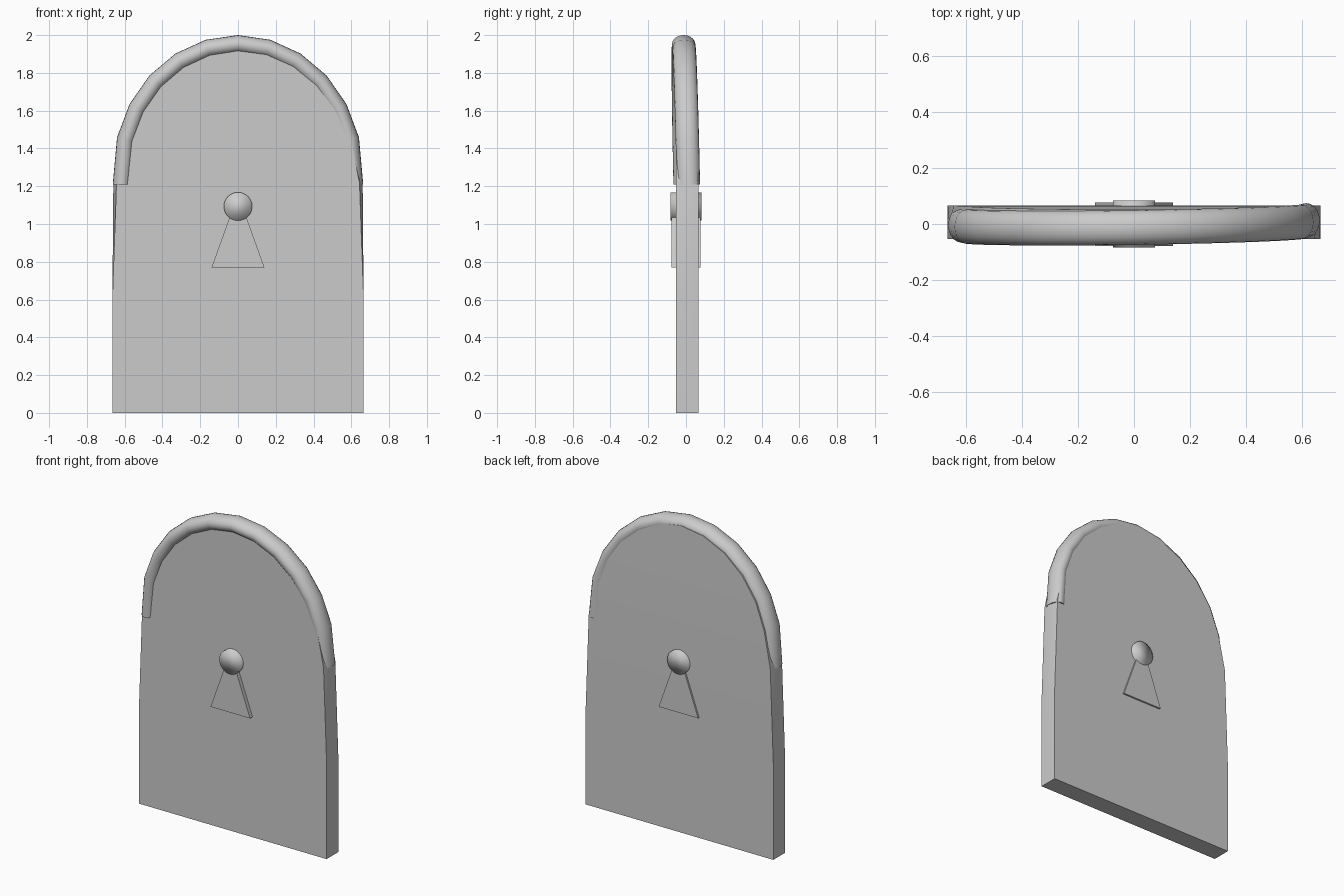
import bpy, bmesh
from math import sin, cos, pi, radians
from mathutils import Vector

cube = bpy.data.objects.get("Cube")
if cube:
    bpy.data.objects.remove(cube, do_unlink=True)

stone = bpy.data.materials.new("plain grey")
stone.use_nodes = True
GREY = (0.6, 0.6, 0.6, 1)
stone.diffuse_color = GREY
stone.node_tree.nodes["Principled BSDF"].inputs["Base Color"].default_value = GREY


def loft(name, rings, smooth_angle=None):
    """Bridge rings of equal length and cap both ends."""
    bm = bmesh.new()
    loops = [[bm.verts.new(p) for p in ring] for ring in rings]
    for a, b in zip(loops, loops[1:]):
        for i in range(len(a)):
            j = (i + 1) % len(a)
            bm.faces.new((a[i], a[j], b[j], b[i]))
    bm.faces.new(loops[0])
    bm.faces.new(loops[-1])
    bmesh.ops.recalc_face_normals(bm, faces=bm.faces)
    mesh = bpy.data.meshes.new(name)
    bm.to_mesh(mesh)
    bm.free()
    obj = bpy.data.objects.new(name, mesh)
    bpy.context.collection.objects.link(obj)
    mesh.materials.append(stone)
    if smooth_angle:
        bpy.ops.object.select_all(action='DESELECT')
        obj.select_set(True)
        bpy.context.view_layer.objects.active = obj
        bpy.ops.object.shade_smooth_by_angle(angle=radians(smooth_angle))
    return obj


SPRING, RX, RZ = 1.27, 0.663, 0.73      # arch ellipse
FRONT, BACK = -0.053, 0.066             # slab faces
STEPS = 12


def arch(angle, inset):
    return (RX - inset) * cos(angle), SPRING + (RZ - inset) * sin(angle)


# Slab: horizontal rows of half width and height, narrowing into the arch
rows = [(0.665, 0.665, 0), (0.665, 0.665, 0.6), (0.643, 0.66, 1.22)]
for k in range(1, STEPS // 2 + 1):
    w, z = arch(pi * k / STEPS, 0.045)
    w = max(w, 0.01)
    rows.append((w, w, z))
rings = []
for w, mid, z in rows:
    back = BACK - 0.015 * max(0, (z - 1.3) / 0.65)
    rings.append([(-w, FRONT, z), (w, FRONT, z), (mid, 0.006, z),
                  (w, back, z), (-w, back, z), (-mid, 0.006, z)])
loft("door_slab", rings, 30)

# Arch trim: a slightly tilted tube along the half ellipse
TUBE, DEPTH, SIDES = 0.048, 0.062, 20
path = [(RX - TUBE, 1.21)]
path += [arch(pi * k / STEPS, TUBE) for k in range(1, STEPS)]
path += [(TUBE - RX, 1.21)]
rings = []
for k, (x, z) in enumerate(path):
    a = pi * k / STEPS
    out = Vector((cos(a), 0, sin(a)))
    centre = Vector((x, 0.004 - 0.022 * (z - 1.21) + 0.014 * x, z))
    rings.append([centre + out * TUBE * cos(t) + Vector((0, DEPTH * sin(t), 0))
                  for t in (2 * pi * s / SIDES for s in range(SIDES))])
loft("arch_trim", rings, 40)

# Keyhole: a round boss over a triangular skirt, running through the slab
disc = [(0.075 * cos(2 * pi * s / 32), 1.093 + 0.075 * sin(2 * pi * s / 32))
        for s in range(32)]
skirt = [(-0.14, 0.77), (0.14, 0.77), (0, 1.16)]
loft("keyhole_round", [[(x, y, z) for x, z in disc] for y in (-0.083, 0.083)], 180)
loft("keyhole_skirt", [[(x, y, z) for x, z in skirt] for y in (-0.078, 0.077)])
